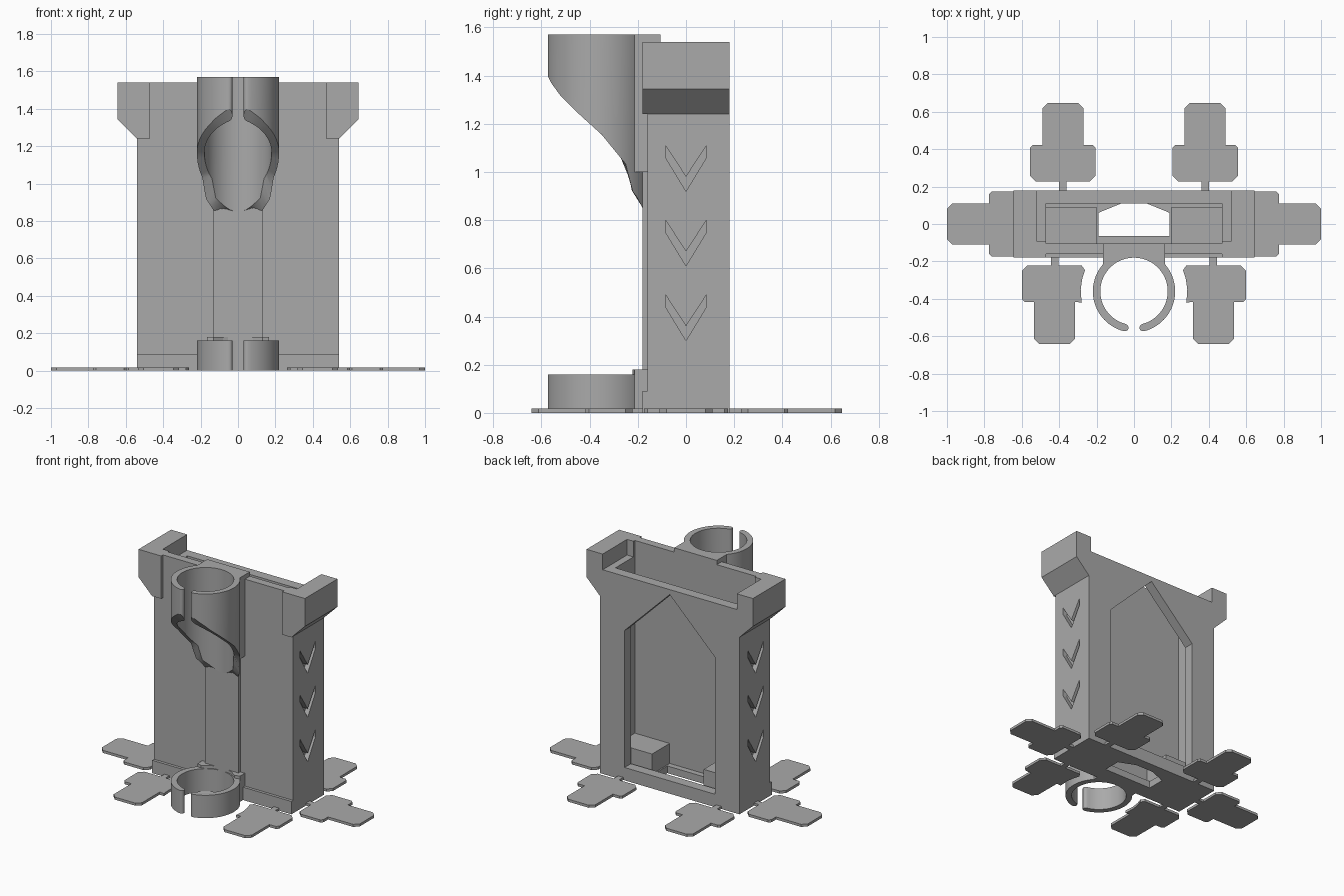
import bpy, bmesh, math
from mathutils import Vector

if "Cube" in bpy.data.objects:
    bpy.data.objects.remove(bpy.data.objects["Cube"])

grey = bpy.data.materials.new("plain_grey")
grey.diffuse_color = (0.4, 0.4, 0.4, 1)
grey.use_nodes = True
grey.node_tree.nodes["Principled BSDF"].inputs["Base Color"].default_value = grey.diffuse_color


def make(name, bm):
    bmesh.ops.recalc_face_normals(bm, faces=bm.faces)
    me = bpy.data.meshes.new(name)
    bm.to_mesh(me)
    bm.free()
    me.materials.append(grey)
    ob = bpy.data.objects.new(name, me)
    bpy.context.collection.objects.link(ob)
    return ob


def prism(name, pts, a, b, axis="z"):
    """Extrude a 2D outline from a to b along an axis."""
    place = {"z": lambda p, h: (p[0], p[1], h),
             "y": lambda p, h: (p[0], h, p[1]),
             "x": lambda p, h: (h, p[0], p[1])}[axis]
    bm = bmesh.new()
    lo = [bm.verts.new(place(p, a)) for p in pts]
    hi = [bm.verts.new(place(p, b)) for p in pts]
    bm.faces.new(lo)
    bm.faces.new(hi)
    for i in range(len(pts)):
        j = (i + 1) % len(pts)
        bm.faces.new((lo[i], lo[j], hi[j], hi[i]))
    return make(name, bm)


def box(name, x0, x1, y0, y1, z0, z1):
    return prism(name, [(x0, y0), (x1, y0), (x1, y1), (x0, y1)], z0, z1)


def cut(target, cutter):
    m = target.modifiers.new("cut", "BOOLEAN")
    m.operation, m.solver, m.object = "DIFFERENCE", "EXACT", cutter
    bpy.context.view_layer.objects.active = target
    bpy.ops.object.modifier_apply(modifier=m.name)
    bpy.data.objects.remove(cutter)


# Hollow body with flared heads
half = [(0.54, 0), (0.54, 1.24), (0.645, 1.345), (0.645, 1.54)]
body = prism("body", half + [(-x, z) for x, z in reversed(half)], -0.18, 0.18, "y")
cut(body, box("cavity", -0.47, 0.47, -0.105, 0.11, 0.05, 2))
cut(body, box("head_slot", -0.52, 0.52, -0.09, 0.3, 1.43, 2))
cut(body, box("front_recess", -1, 1, -0.4, -0.16, 0.09, 1.24))
cut(body, box("front_recess_top", -0.47, 0.47, -0.4, -0.16, 1.2, 2))
# Gabled window in the back wall
cut(body, prism("window", [(-0.35, 0.09), (0.35, 0.09), (0.35, 1.05),
                           (0, 1.395), (-0.35, 1.05)], 0.05, 0.4, "y"))
# Floor opening
cut(body, prism("floor_hole", [(-0.19, -0.065), (0.19, -0.065), (0.19, 0.06),
                               (0.07, 0.109), (-0.07, 0.109), (-0.19, 0.06)], -0.1, 0.08))
# Chevron grooves on both sides
for s in (-1, 1):
    for k in range(3):
        z = 0.30 + 0.31 * k
        v = [(0, z), (0.085, z + 0.14), (0.085, z + 0.19), (0, z + 0.06),
             (-0.085, z + 0.19), (-0.085, z + 0.14)]
        cut(body, prism("chevron", v, s * 0.505, s * 0.7, "x"))

# Inner floor pads
for s, side in ((-1, "left"), (1, "right")):
    box("floor_pad_" + side, min(s * 0.2, s * 0.475), max(s * 0.2, s * 0.475),
        -0.11, 0.09, 0.04, 0.19)

# Raised front spine and the brackets joining the rings
box("front_spine", -0.13, 0.13, -0.18, -0.15, 0.09, 1.0)
bk = [(0.165, -0.105), (0.165, -0.213), (0.13, -0.222), (0.08, -0.19), (0.04, -0.175)]
bracket = bk + [(-x, y) for x, y in reversed(bk)]
prism("lower_bracket", [(x, min(y, -0.15)) for x, y in bracket], 0.0, 0.18)
prism("upper_bracket", bracket, 1.0, 1.57)

# Open rings
CY, RO, RI = -0.36, 0.22, 0.18
SLOPE = [(-0.58, 1.41), (-0.56, 1.37), (-0.52, 1.315), (-0.46, 1.255), (-0.40, 1.2),
         (-0.35, 1.155), (-0.24, 1.02), (-0.23, 0.93), (-0.20, 0.89), (-0.18, 0.85), (-0.1, 0.85)]


def slope(y):
    for (y0, z0), (y1, z1) in zip(SLOPE, SLOPE[1:]):
        if y <= y1:
            return z0 + (z1 - z0) * (max(y, y0) - y0) / (y1 - y0)
    return SLOPE[-1][1]


def ring(name, bottom, top):
    gap, n, mid, hw = 0.15, 72, (RO + RI) / 2, (RO - RI) / 2
    round_end = [(gap + 0.1 * (1 - math.cos(t)), hw * math.sin(t))
                 for t in (0.2, 0.6, 1.0, 1.57)]
    a0 = round_end[-1][0]
    stations = round_end + [(a0 + (2 * math.pi - 2 * a0) * i / n, hw) for i in range(1, n)]
    stations += [(2 * math.pi - a, w) for a, w in reversed(round_end)]
    bm = bmesh.new()
    loops = []
    for a, w in stations:
        row = []
        for r, up in ((mid + w, 0), (mid + w, 1), (mid - w, 1), (mid - w, 0)):
            x, y = r * math.sin(a), CY - r * math.cos(a)
            row.append(bm.verts.new((x, y, top if up else bottom(y))))
        loops.append(row)
    for p, q in zip(loops, loops[1:]):
        for i in range(4):
            j = (i + 1) % 4
            bm.faces.new((p[i], p[j], q[j], q[i]))
    bm.faces.new(loops[0])
    bm.faces.new(loops[-1])
    ob = make(name, bm)
    bpy.ops.object.select_all(action="DESELECT")
    ob.select_set(True)
    bpy.context.view_layer.objects.active = ob
    bpy.ops.object.shade_smooth_by_angle(angle=math.radians(30))


ring("lower_ring", lambda y: 0.0, 0.16)
ring("upper_ring", slope, 1.57)

# Base tabs: narrow neck, wide shoulder, narrower tip, with clipped corners
c = 0.03
TAB = [(0.02, -0.07), (0.02, 0), (0.175 - c, 0), (0.175, c), (0.175, 0.08),
       (0.175, 0.13), (0.175, 0.195 - c / 2), (0.175 - c / 2, 0.195), (0.11, 0.195),
       (0.11, 0.42 - c), (0.11 - c, 0.42)]
TAB += [(-u, v) for u, v in reversed(TAB)]


def tab(name, ox, oy, dx, dy):
    pts = []
    for u, v in TAB:
        p = Vector((ox + dx * v - dy * u, oy + dy * v + dx * u))
        d = p - Vector((0, CY))
        if d.length < 0.285:  # keep clear of the lower ring
            p = Vector((0, CY)) + d.normalized() * 0.285
        pts.append(p)
    prism(name, pts, 0, 0.018)


for s, side in ((-1, "left"), (1, "right")):
    tab("side_tab_" + side, s * 0.58, 0, s, 0)
    tab("back_tab_" + side, s * 0.38, 0.228, 0, 1)
    tab("front_tab_" + side, s * 0.425, -0.222, 0, -1)
